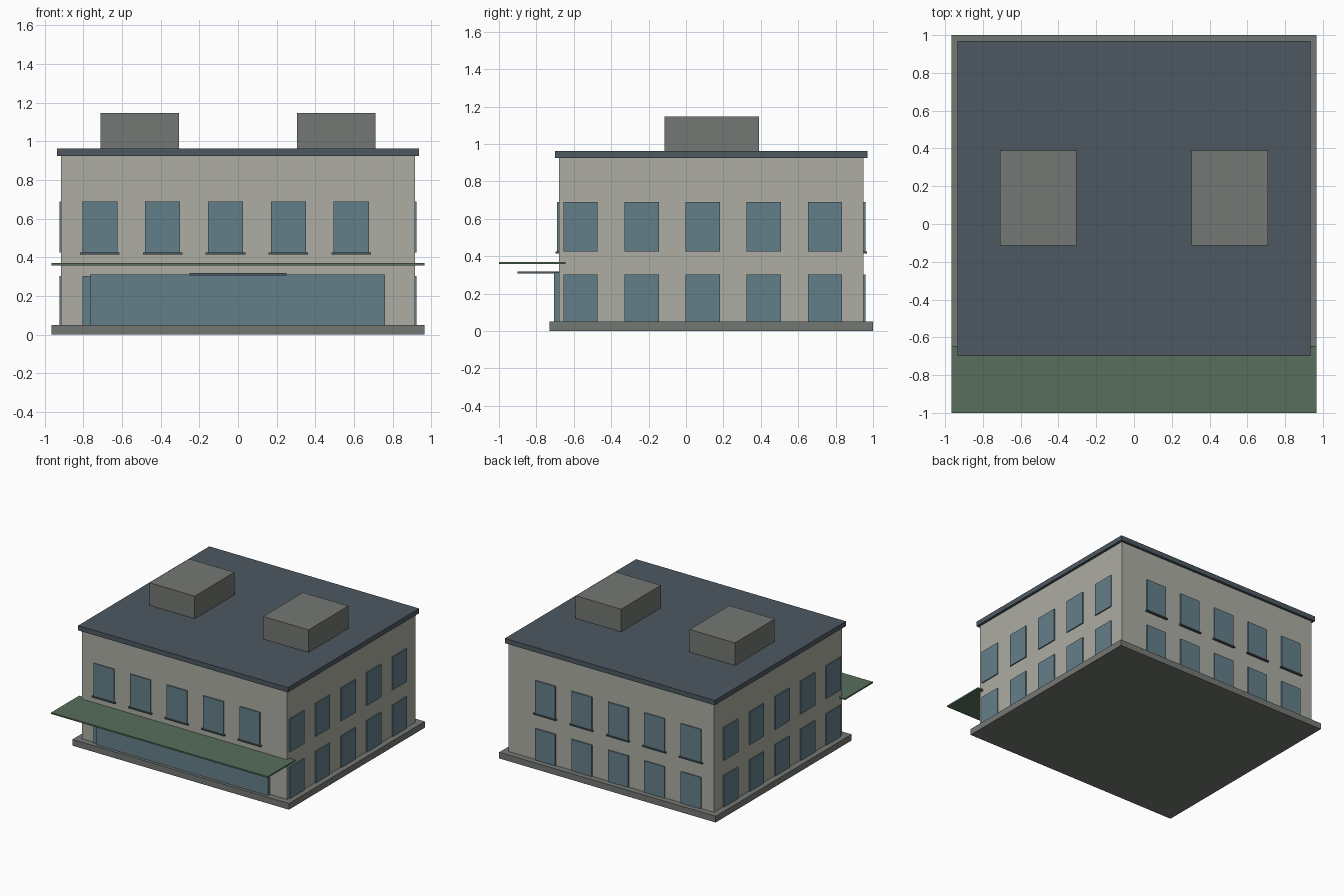
import bpy

if "Cube" in bpy.data.objects:
    bpy.data.objects.remove(bpy.data.objects["Cube"])


def material(name, rgb):
    """Flat material from sRGB bytes, stored as linear values."""
    m = bpy.data.materials.new(name)
    lin = [((c / 255 + 0.055) / 1.055) ** 2.4 for c in rgb]
    m.diffuse_color = (*lin, 1.0)
    m.use_nodes = True
    m.node_tree.nodes["Principled BSDF"].inputs["Base Color"].default_value = m.diffuse_color
    return m


WALL = material("wall_stone", (173, 173, 164))
SLATE = material("slate", (77, 89, 97))
GLASS = material("window_glass", (100, 127, 138))
GREEN = material("awning_green", (87, 111, 93))
GREY = material("concrete_grey", (116, 120, 115))


def box(name, x, y, z, mat):
    """Box between the given (min, max) pairs."""
    bpy.ops.mesh.primitive_cube_add(
        size=1, location=[(a + b) / 2 for a, b in (x, y, z)])
    ob = bpy.context.object
    ob.name = name
    ob.scale = [b - a for a, b in (x, y, z)]
    bpy.ops.object.transform_apply(location=False, rotation=False, scale=True)
    ob.data.materials.append(mat)
    return ob


# Main masses
box("plinth", (-0.965, 0.965), (-0.73, 1.0), (0, 0.05), GREY)
box("walls", (-0.915, 0.915), (-0.68, 0.95), (0.05, 0.925), WALL)
box("roof_slab", (-0.935, 0.935), (-0.70, 0.97), (0.925, 0.964), SLATE)

# Rooftop units
for side, x in (("left", (-0.71, -0.305)), ("right", (0.305, 0.71))):
    box(f"roof_unit_{side}", x, (-0.115, 0.39), (0.964, 1.146), GREY)

# Window grid on all four sides
FLOORS = {"lower": (0.05, 0.303), "upper": (0.425, 0.69)}
for floor, z in FLOORS.items():
    for i in range(5):
        x0 = -0.805 + 0.325 * i
        x = (x0, x0 + 0.181)
        y0 = -0.655 + 0.3265 * i
        y = (y0, y0 + 0.183)
        box(f"front_window_{floor}_{i}", x, (-0.689, -0.675), z, GLASS)
        box(f"back_window_{floor}_{i}", x, (0.945, 0.959), z, GLASS)
        box(f"left_window_{floor}_{i}", (-0.924, -0.91), y, z, GLASS)
        box(f"right_window_{floor}_{i}", (0.91, 0.924), y, z, GLASS)
        # Sills under the upper front and back windows
        if floor == "upper":
            sx, sz = (x0 - 0.012, x0 + 0.193), (0.416, 0.426)
            box(f"front_sill_{i}", sx, (-0.697, -0.675), sz, SLATE)
            box(f"back_sill_{i}", sx, (0.945, 0.967), sz, SLATE)

# Shopfront glazing, door canopy and long awning
box("shopfront", (-0.765, 0.76), (-0.706, -0.675), (0.05, 0.312), GLASS)
box("door_canopy", (-0.25, 0.25), (-0.90, -0.675), (0.307, 0.318), SLATE)
box("awning", (-0.965, 0.965), (-1.0, -0.645), (0.358, 0.37), GREEN)
